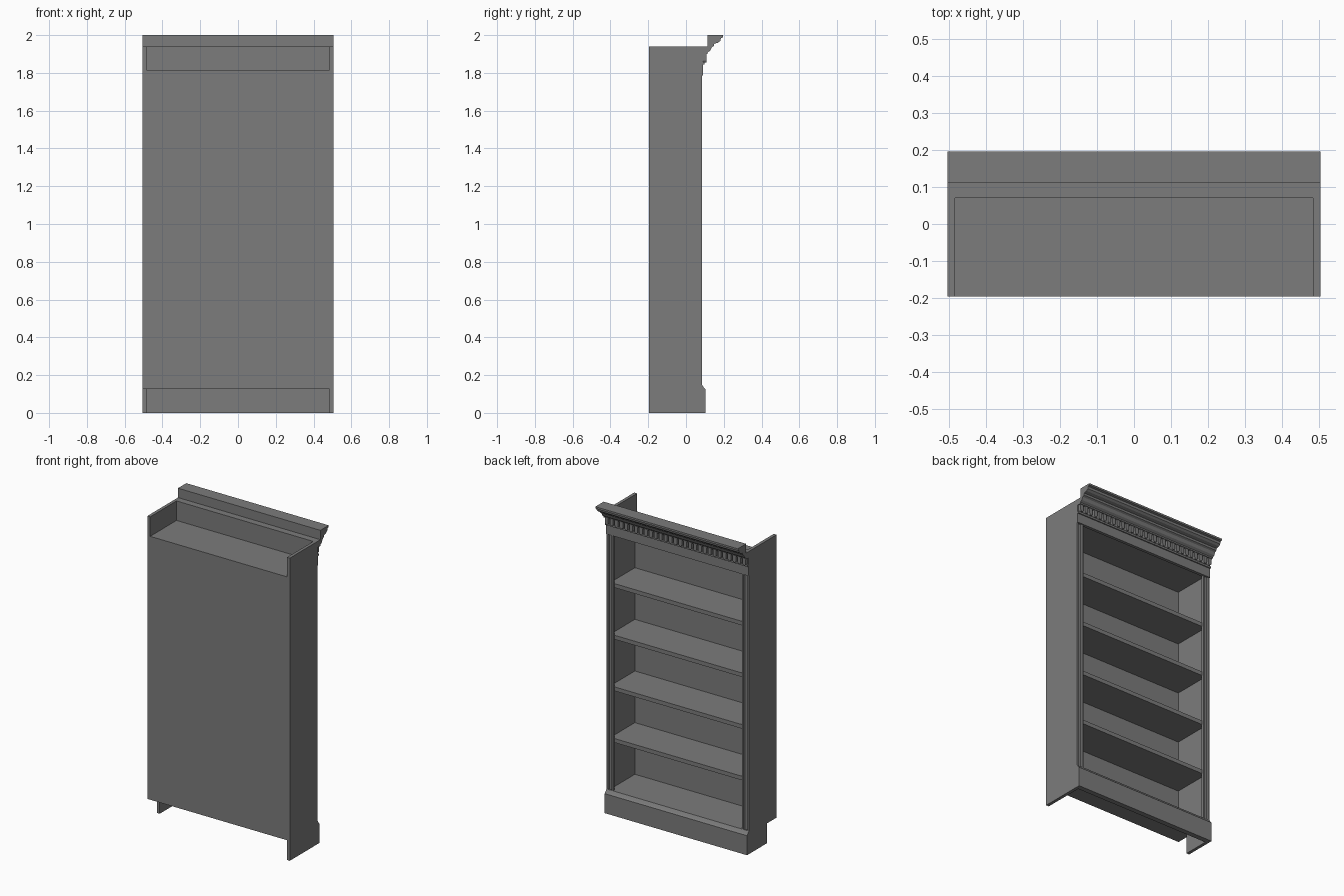
import bpy, bmesh, math
from mathutils import Vector

if "Cube" in bpy.data.objects:
    bpy.data.objects.remove(bpy.data.objects["Cube"])

grey = bpy.data.materials.new("mid_grey")
grey.use_nodes = True
grey.diffuse_color = (0.2, 0.2, 0.2, 1)
grey.node_tree.nodes["Principled BSDF"].inputs["Base Color"].default_value = (0.2, 0.2, 0.2, 1)

HALF = 0.505            # half width of the case
WALL = 0.485            # inner face of the side panels
BACK, FRONT = -0.197, 0.085


def place(axis, t, p):
    a, b = p
    return Vector({"x": (t, a, b), "y": (a, t, b), "z": (a, b, t)}[axis])


def finish(name, bm):
    bmesh.ops.recalc_face_normals(bm, faces=bm.faces)
    mesh = bpy.data.meshes.new(name)
    bm.to_mesh(mesh)
    bm.free()
    mesh.materials.append(grey)
    obj = bpy.data.objects.new(name, mesh)
    bpy.context.scene.collection.objects.link(obj)
    return obj


def add_prism(bm, axis, start, end, profile):
    lower = [bm.verts.new(place(axis, start, p)) for p in profile]
    upper = [bm.verts.new(place(axis, end, p)) for p in profile]
    bm.faces.new(lower)
    bm.faces.new(upper)
    n = len(profile)
    for i in range(n):
        j = (i + 1) % n
        bm.faces.new((lower[i], lower[j], upper[j], upper[i]))


def prism(name, axis, start, end, profile):
    bm = bmesh.new()
    add_prism(bm, axis, start, end, profile)
    return finish(name, bm)


def board(name, x, y0, y1, z0, z1):
    return prism(name, "x", -x, x, [(y0, z0), (y1, z0), (y1, z1), (y0, z1)])


# Side panels; the right one is notched at its lower back corner
prism("left_side_panel", "x", WALL, HALF,
      [(BACK, 0), (0.07, 0), (0.07, 1.94), (BACK, 1.94)])
prism("right_side_panel", "x", -HALF, -WALL,
      [(-0.1, 0), (0.07, 0), (0.07, 1.94), (BACK, 1.94), (BACK, 0.127), (-0.1, 0.127)])

# Back, floor and sunken top
board("back_panel", WALL, BACK, -0.175, 0.127, 1.815)
board("floor_board", WALL, -0.175, 0.08, 0.127, 0.148)
board("top_board", WALL, -0.175, 0.07, 1.795, 1.815)

# Evenly spaced shelves
for i in range(1, 5):
    z = 0.148 + 0.331 * i
    board(f"shelf_{i}", WALL, -0.175, 0.072, z - 0.026, z)

# Front stiles with a sunken channel
for side, sign in (("left", 1), ("right", -1)):
    section = [(HALF, 0.068), (HALF, FRONT), (0.494, FRONT), (0.49, 0.077),
               (0.472, 0.077), (0.468, FRONT), (0.458, FRONT), (0.458, 0.068)]
    prism(f"{side}_stile", "z", 0.13, 1.8, [(sign * x, y) for x, y in section])

# Plinth board with chamfered top
prism("plinth", "x", -HALF, HALF,
      [(0.07, 0), (0.103, 0), (0.103, 0.125), (0.096, 0.132),
       (FRONT, 0.148), (0.07, 0.148)])

# Header above the opening
board("header", HALF, 0.07, 0.09, 1.785, 1.94)
board("header_bead", HALF, 0.085, 0.097, 1.845, 1.857)

# Stepped crown moulding
prism("crown_moulding", "x", -HALF, HALF,
      [(0.113, 2.0), (0.197, 2.0), (0.197, 1.988), (0.185, 1.984),
       (0.182, 1.97), (0.17, 1.96), (0.15, 1.954), (0.147, 1.942),
       (0.136, 1.935), (0.128, 1.918), (0.115, 1.908), (0.113, 1.9),
       (0.088, 1.9), (0.088, 1.94), (0.113, 1.94)])

# Row of round-bottomed dentils
bm = bmesh.new()
count, radius = 29, 0.0115
pitch = 2 * HALF / count
for i in range(count):
    cx = -HALF + pitch * (i + 0.5)
    arc = [(cx + radius * math.cos(a), 1.867 + radius * math.sin(a))
           for a in (math.pi + math.pi * k / 6 for k in range(7))]
    add_prism(bm, "y", 0.088, 0.109, arc + [(cx + radius, 1.902), (cx - radius, 1.902)])
finish("dentils", bm)
